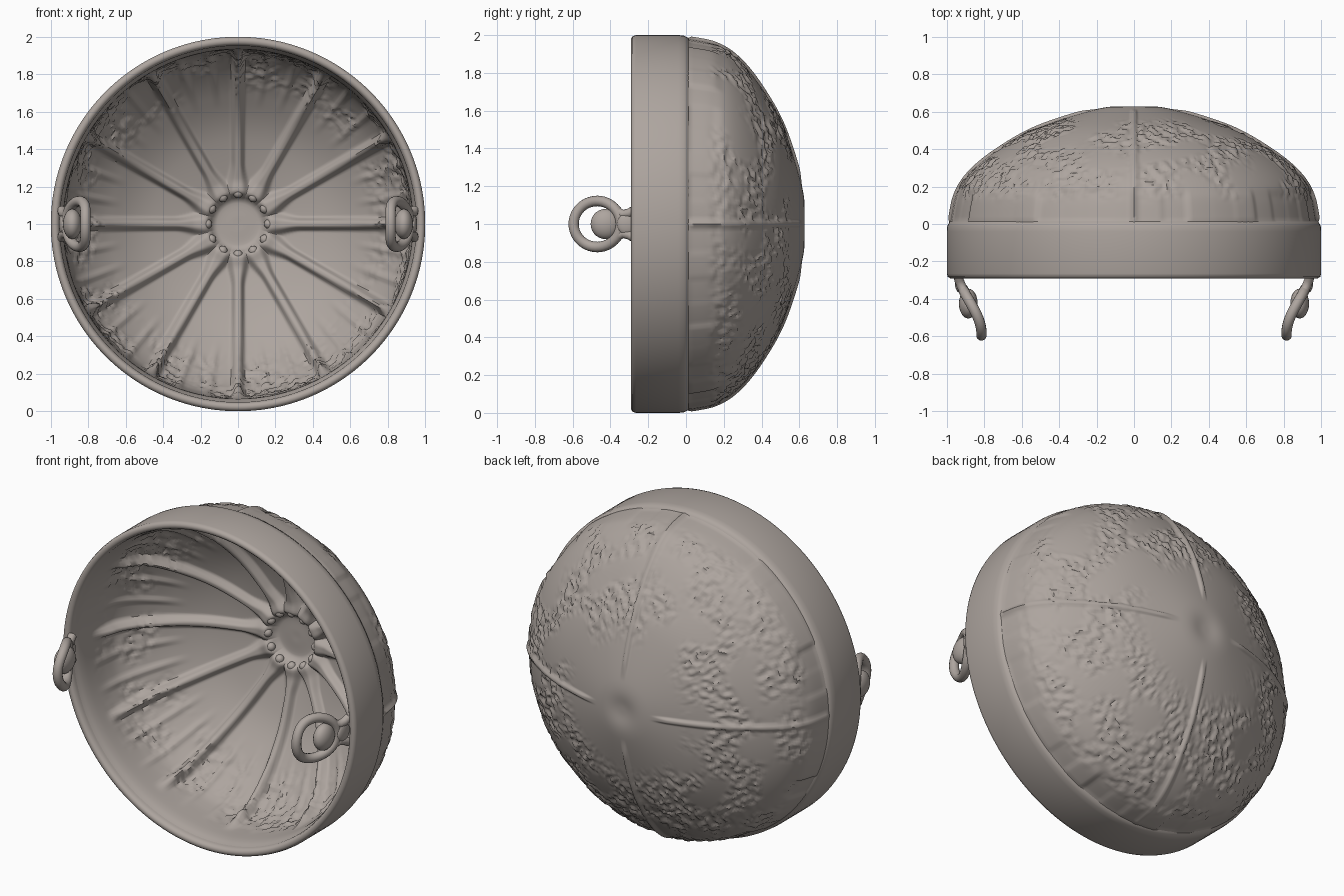
import bpy, bmesh, math, random
from mathutils import Vector, noise

random.seed(4)
cube = bpy.data.objects.get("Cube")
if cube:
    bpy.data.objects.remove(cube)

mat = bpy.data.materials.new("warm grey clay")
mat.use_nodes = True
color = (0.42, 0.375, 0.345, 1)
mat.diffuse_color = color
bsdf = mat.node_tree.nodes["Principled BSDF"]
bsdf.inputs["Base Color"].default_value = color
bsdf.inputs["Roughness"].default_value = 0.7


def finish(obj, angle=50):
    obj.data.materials.clear()
    obj.data.materials.append(mat)
    bpy.ops.object.select_all(action='DESELECT')
    obj.select_set(True)
    bpy.context.view_layer.objects.active = obj
    bpy.ops.object.shade_smooth_by_angle(angle=math.radians(angle))


def step(lo, hi, v):
    t = max(0, min(1, (v - lo) / (hi - lo)))
    return t * t * (3 - 2 * t)


def spline(points, spacing):
    """Evenly resample a smooth curve through the points."""
    p = [Vector(q) for q in points]
    p = [2 * p[0] - p[1]] + p + [2 * p[-1] - p[-2]]
    out = []
    for a, b, c, d in zip(p, p[1:], p[2:], p[3:]):
        n = max(2, round((c - b).length / spacing))
        for k in range(n):
            t = k / n
            out.append(0.5 * (2 * b + (c - a) * t + (2 * a - 5 * b + 4 * c - d) * t * t
                              + (3 * b - a - 3 * c + d) * t ** 3))
    return out + [p[-2]]


def lathe(name, path, segs, relief=None, inward=False, cap=True):
    """Revolve (radius, y) points about the y axis, raised by relief(r, y, angle)."""
    bm = bmesh.new()
    rings = []
    for i, p in enumerate(path):
        t = (path[min(i + 1, len(path) - 1)] - path[max(i - 1, 0)]).normalized()
        n = Vector((-t.y, t.x)) * (-1 if inward else 1)
        ring = []
        for j in range(segs):
            a = math.tau * j / segs
            q = p + n * (relief(p.x, p.y, a) if relief else 0)
            ring.append(bm.verts.new((q.x * math.cos(a), q.y, 1 + q.x * math.sin(a))))
        rings.append(ring)
    for r0, r1 in zip(rings, rings[1:]):
        for j in range(segs):
            k = (j + 1) % segs
            f = [r0[j], r0[k], r1[k], r1[j]]
            bm.faces.new(f[::-1] if inward else f)
    if cap:
        bm.faces.new(rings[0] if inward else rings[0][::-1])
    mesh = bpy.data.meshes.new(name)
    bm.to_mesh(mesh)
    bm.free()
    obj = bpy.data.objects.new(name, mesh)
    bpy.context.collection.objects.link(obj)
    finish(obj)
    return obj


def spoke(r, a, count, width):
    """Soft ridge profile around evenly spaced spokes."""
    gap = math.tau / count
    d = abs((a + gap / 2) % gap - gap / 2) * r
    return math.exp(-(d / width) ** 4)


def crust(r, y, a, scale):
    """Broken, worm-like surface roughness."""
    p = Vector((r * math.cos(a), y, r * math.sin(a)))
    patch = step(-0.25, 0.15, noise.noise(p * 5))
    return patch * (step(-0.1, 0.15, noise.noise(p * scale)) - 0.5)


panels = [random.uniform(-0.012, 0.008) for _ in range(44)]


def outer_relief(r, y, a):
    h = 0.011 * crust(r, y, a, 34) * step(0.35, 0.55, r) * step(0.1, 0.2, y)
    # uneven panels behind the rim
    u = a / math.tau * len(panels)
    k = int(u)
    mix = step(0.8, 1, u - k)
    panel = panels[k % len(panels)] * (1 - mix) + panels[(k + 1) % len(panels)] * mix
    h += panel * step(0, 0.03, y) * (1 - step(0.14, 0.2, y))
    # four crossing seams
    seam = spoke(r, a, 4, 0.016) * step(0.18, 0.3, r) * step(0, 0.03, y)
    return h * (1 - seam) + 0.013 * seam


def inner_relief(r, y, a):
    fade = step(-0.12, 0.06, y)
    h = 0.011 * crust(r, y, a, 34) * step(0.68, 0.8, r) * fade
    # short ribs near the rim
    h += 0.01 * spoke(r, a, 36, 0.018) * step(0.62, 0.8, r) * fade
    # twelve long ribs flaring into the hub
    width = 0.028 + 0.03 * (1 - step(0.16, 0.34, r))
    h += 0.042 * spoke(r, a, 12, width) * step(0.13, 0.19, r) * fade
    # star-shaped hub collar
    return h + 0.018 * step(0.12, 0.16, r) * (1 - step(0.18, 0.25, r))


# Bowl: outer dome, inner lining and smooth rim
dome_profile = [(0.01, 0.62), (0.17, 0.62), (0.5, 0.52), (0.72, 0.4),
                (0.87, 0.28), (0.95, 0.16), (0.985, 0)]
lathe("outer_dome", spline(dome_profile, 0.014), 400, outer_relief)
lining_profile = [(0.01, 0.57), (0.17, 0.56), (0.48, 0.47), (0.68, 0.355),
                  (0.82, 0.23), (0.9, 0.11), (0.925, 0), (0.935, -0.18), (0.952, -0.25)]
lathe("inner_lining", spline(lining_profile, 0.016), 400, inner_relief, inward=True)
rim_profile = [(0.96, 0.02), (0.985, 0.012), (0.997, -0.01), (1, -0.04), (1, -0.265),
               (0.995, -0.282), (0.982, -0.29), (0.967, -0.288), (0.957, -0.278),
               (0.952, -0.26), (0.95, -0.2)]
lathe("rim_band", [Vector(p) for p in rim_profile], 160, cap=False)


def ball(name, loc, scale):
    bpy.ops.mesh.primitive_uv_sphere_add(segments=24, ring_count=14, location=loc)
    obj = bpy.context.object
    obj.name = name
    obj.scale = scale
    finish(obj, 180)


# Beads around the hub
for i in range(12):
    a = math.tau * i / 12
    ball("hub_bead", (0.165 * math.cos(a), 0.525, 1 + 0.165 * math.sin(a)), (0.026,) * 3)


def tube(name, points, radius, closed):
    curve = bpy.data.curves.new(name, 'CURVE')
    curve.dimensions = '3D'
    curve.bevel_depth = radius
    curve.bevel_resolution = 4
    curve.use_fill_caps = True
    s = curve.splines.new('POLY')
    s.points.add(len(points) - 1)
    for sp, p in zip(s.points, points):
        sp.co = (*p, 1)
    s.use_cyclic_u = closed
    obj = bpy.data.objects.new(name, curve)
    bpy.context.collection.objects.link(obj)
    bpy.ops.object.select_all(action='DESELECT')
    obj.select_set(True)
    bpy.context.view_layer.objects.active = obj
    bpy.ops.object.convert(target='MESH')
    finish(bpy.context.object, 60)


def lean(y):
    """Sideways position of a loop as it bends in from the rim."""
    return 0.815 + 0.13 * step(-0.58, -0.24, y)


# Side loops with flared necks and a knob in each
for side, word in ((1, "left"), (-1, "right")):
    loop = []
    for i in range(40):
        a = math.tau * i / 40
        y = -0.47 + 0.125 * math.cos(a)
        loop.append((side * lean(y), y, 1 + 0.122 * math.sin(a)))
    tube(word + "_loop", loop, 0.028, True)
    for up in (-1, 1):
        neck = [(side * lean(y), y, 1 + up * z) for y, z in
                ((-0.39, 0.09), (-0.36, 0.062), (-0.33, 0.05), (-0.3, 0.058), (-0.27, 0.075))]
        tube(word + "_loop_neck", neck, 0.025, False)
    ball(word + "_neck_web", (side * 0.935, -0.31, 1), (0.022, 0.055, 0.06))
    ball(word + "_knob", (side * 0.885, -0.425, 1), (0.05, 0.08, 0.08))
